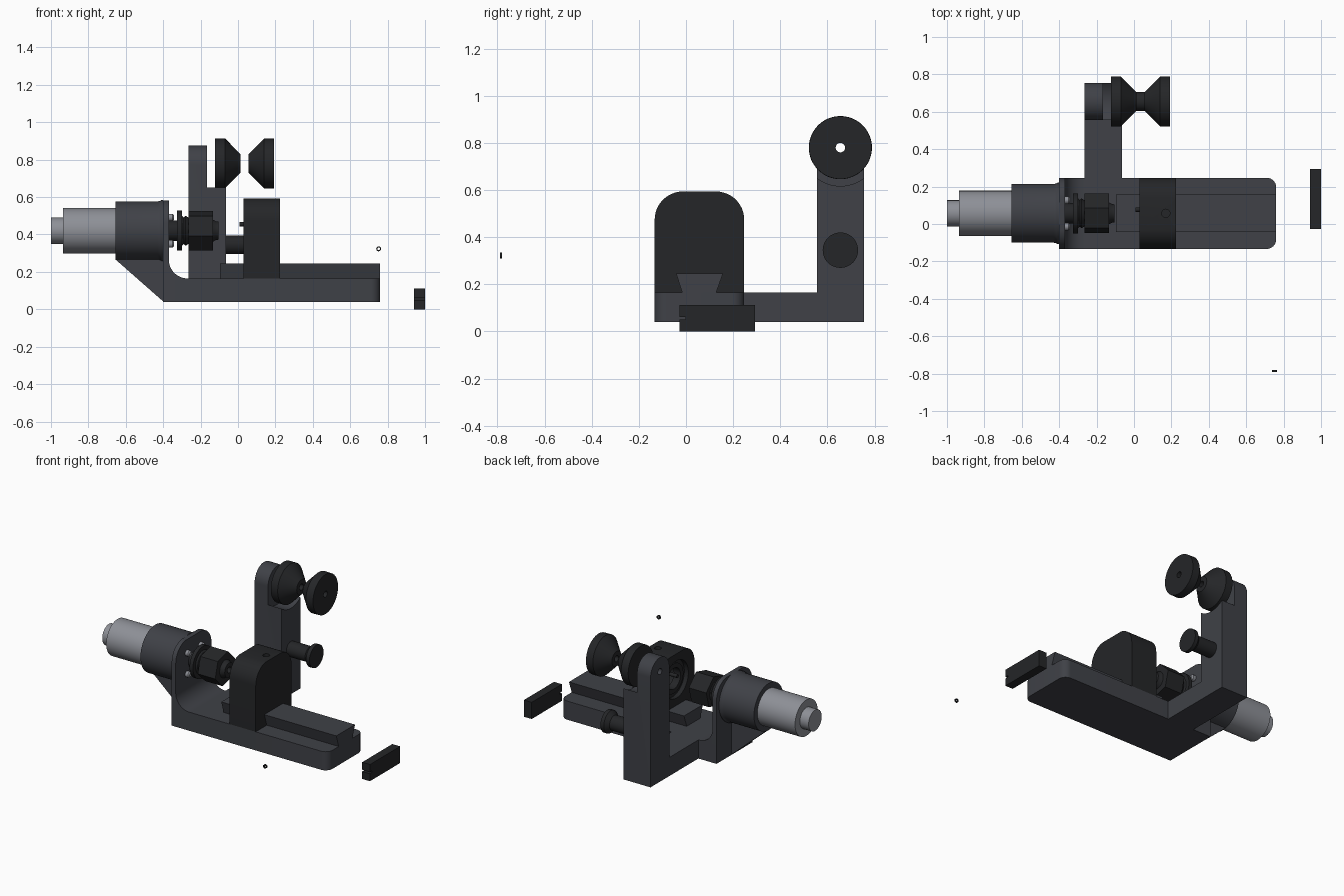
import bpy, bmesh
from math import pi, sin, cos, radians

if "Cube" in bpy.data.objects:
    bpy.data.objects.remove(bpy.data.objects["Cube"])

CY, CZ = 0.057, 0.42          # spindle axis
WY, WZ = 0.655, 0.78          # guide wheel axis


def material(name, c):
    m = bpy.data.materials.new(name)
    m.diffuse_color = (*c, 1)
    m.use_nodes = True
    m.node_tree.nodes["Principled BSDF"].inputs["Base Color"].default_value = m.diffuse_color
    return m


frame_mat = material("frame_grey", (0.05, 0.053, 0.063))
dark_mat = material("dark_plastic", (0.018, 0.019, 0.021))
steel_mat = material("steel", (0.27, 0.28, 0.31))


def finish(bm, name, mat, smooth=True):
    bmesh.ops.recalc_face_normals(bm, faces=bm.faces)
    me = bpy.data.meshes.new(name)
    bm.to_mesh(me)
    bm.free()
    ob = bpy.data.objects.new(name, me)
    bpy.context.collection.objects.link(ob)
    me.materials.append(mat)
    if smooth:
        bpy.ops.object.select_all(action='DESELECT')
        ob.select_set(True)
        bpy.context.view_layer.objects.active = ob
        bpy.ops.object.shade_smooth_by_angle(angle=radians(30))
    return ob


def prism(name, pts, lo, hi, axis, mat):
    """Extrude a 2D outline along axis (x: yz outline, y: xz, z: xy)."""
    place = {'x': lambda p, t: (t, p[0], p[1]),
             'y': lambda p, t: (p[0], t, p[1]),
             'z': lambda p, t: (p[0], p[1], t)}[axis]
    bm = bmesh.new()
    a = [bm.verts.new(place(p, lo)) for p in pts]
    b = [bm.verts.new(place(p, hi)) for p in pts]
    bm.faces.new(a)
    bm.faces.new(b)
    n = len(pts)
    for i in range(n):
        bm.faces.new((a[i], a[(i + 1) % n], b[(i + 1) % n], b[i]))
    return finish(bm, name, mat)


def lathe(name, profile, y, z, mat, n=48, closed=False, turn=0.0):
    """Revolve (x, radius) points around a line parallel to x."""
    bm = bmesh.new()
    rings = [[bm.verts.new((x, y + r * cos(turn + 2 * pi * i / n),
                            z + r * sin(turn + 2 * pi * i / n)))
              for i in range(n)] for x, r in profile]
    pairs = list(zip(rings, rings[1:]))
    if closed:
        pairs.append((rings[-1], rings[0]))
    for p, q in pairs:
        for i in range(n):
            j = (i + 1) % n
            bm.faces.new((p[i], p[j], q[j], q[i]))
    if not closed:
        bm.faces.new(rings[0])
        bm.faces.new(rings[-1])
    return finish(bm, name, mat)


def arc(cx, cy, r, a0, a1, n=10):
    return [(cx + r * cos(radians(a0 + (a1 - a0) * i / n)),
             cy + r * sin(radians(a0 + (a1 - a0) * i / n))) for i in range(n + 1)]


def cut(ob, cutter):
    cutter.hide_render = True
    m = ob.modifiers.new("cut", 'BOOLEAN')
    m.operation, m.object, m.solver = 'DIFFERENCE', cutter, 'EXACT'
    bpy.ops.object.select_all(action='DESELECT')
    bpy.context.view_layer.objects.active = ob
    ob.select_set(True)
    bpy.ops.object.modifier_apply(modifier=m.name)
    bpy.data.objects.remove(cutter)
    bpy.ops.object.shade_smooth_by_angle(angle=radians(30))


def arch(top, r=0.12, bottom=0.165):
    """Block outline in yz with rounded upper corners."""
    return ([(Y0, bottom), (Y1, bottom)] + arc(Y1 - r, top - r, r, 0, 82)
            + arc(Y0 + r, top - r, r, 98, 180))


Y0, Y1 = -0.133, 0.247

# bed, dovetail rail and corner fillet
prism("bed", [(-0.40, Y1), (-0.40, Y0)] + arc(0.71, Y0 + 0.05, 0.05, -90, 0)
      + arc(0.71, Y1 - 0.05, 0.05, 0, 90), 0.04, 0.165, 'z', frame_mat)
prism("dovetail_rail", [(-0.016, 0.165), (0.128, 0.165), (0.157, 0.246), (-0.042, 0.246)],
      -0.095, 0.76, 'x', frame_mat)
prism("bed_fillet", [(-0.37, 0.165)] + arc(-0.27, 0.265, 0.10, 270, 180),
      Y0, Y1, 'y', frame_mat)

# headstock: end plate, housing, rib and spindle
prism("headstock_plate", arch(0.582), -0.40, -0.37, 'x', frame_mat)
flare = [(-0.43 + 0.03 * sin(t), 0.157 + 0.025 * (1 - cos(t)))
         for t in [i * pi / 12 for i in range(7)]]
lathe("motor_housing", [(-0.655, 0.157)] + flare[:4] + [(-0.40, 0.164)], CY, CZ, frame_mat)
prism("headstock_rib", [(-0.65, 0.262), (-0.40, 0.042), (-0.40, 0.40), (-0.65, 0.30)],
      CY - 0.03, CY + 0.03, 'y', frame_mat)
lathe("motor_body", [(-0.935, 0.121), (-0.65, 0.121)], CY, CZ, steel_mat)
lathe("motor_cap", [(-1.0, 0.07), (-0.93, 0.07)], CY, CZ, steel_mat)
for i in range(4):
    a = radians(45 + 90 * i)
    lathe(f"plate_screw_{i}", [(-0.375, 0.02), (-0.35, 0.02), (-0.342, 0.012)],
          CY + 0.1 * cos(a), CZ + 0.1 * sin(a), steel_mat, 16)

# chuck on the spindle
lathe("chuck_body", [(-0.37, 0.055), (-0.325, 0.055), (-0.325, 0.107), (-0.30, 0.107),
                     (-0.30, 0.08), (-0.29, 0.072), (-0.28, 0.08), (-0.265, 0.07),
                     (-0.26, 0.07)], CY, CZ, dark_mat)
lathe("chuck_nut", [(-0.265, 0.110), (-0.135, 0.110)], CY, CZ, dark_mat, 6, turn=pi / 12)
lathe("chuck_nose", [(-0.14, 0.062), (-0.118, 0.05), (-0.105, 0.048), (-0.105, 0.02),
                     (-0.14, 0.02)], CY, CZ, dark_mat, closed=True)

# sliding tailstock with stepped bore, clamp hole and small pin
tail = prism("tailstock", arch(0.594), 0.03, 0.225, 'x', dark_mat)
cut(tail, lathe("bore_cutter", [(0.0, 0.125), (0.06, 0.125), (0.06, 0.085), (0.14, 0.085)],
                CY, CZ, dark_mat))
bpy.ops.mesh.primitive_cylinder_add(vertices=24, radius=0.022, depth=0.08,
                                    location=(0.17, CY, 0.60))
cut(tail, bpy.context.object)
lathe("bearing_ring", [(0.05, 0.10), (0.05, 0.07), (0.10, 0.07), (0.10, 0.10)],
      CY, CZ, dark_mat, closed=True)
lathe("tailstock_pin", [(0.008, 0.012), (0.15, 0.012)], CY + 0.02, CZ + 0.035, dark_mat, 16)

# side arm and post, with a round seat and axle hole for the wheels
post = prism("side_post", [(Y1, 0.04), (0.755, 0.04)] + arc(WY, 0.775, 0.10, 0, 180, 24)
             + [(0.555, 0.165), (Y1, 0.165)], -0.265, -0.065, 'x', frame_mat)
cut(post, lathe("seat_cutter", [(-0.30, 0.02), (-0.165, 0.02), (-0.165, 0.163), (0.0, 0.163)],
                WY, WZ, dark_mat, 64))

# pair of guide wheel cones facing each other
cone = [(-0.122, 0.020), (-0.122, 0.133), (-0.070, 0.134), (0.013, 0.050), (0.013, 0.020)]
lathe("guide_wheel_inner", cone, WY, WZ, dark_mat, closed=True)
lathe("guide_wheel_outer", [(0.07 - x, r) for x, r in cone], WY, WZ, dark_mat, closed=True)

# flanged peg on the post
lathe("side_peg", [(-0.07, 0.05), (0.075, 0.05), (0.10, 0.075), (0.125, 0.075)],
      WY, 0.345, dark_mat)

# loose clamp bar with end slot, and loose small ring
prism("clamp_bar", [(-0.027, 0), (0.293, 0), (0.293, 0.112), (-0.027, 0.112),
                    (-0.027, 0.062), (-0.003, 0.062), (-0.003, 0.05), (-0.027, 0.05)],
      0.942, 1.0, 'x', dark_mat)
ring = lathe("loose_ring", [(-0.005, 0.013), (0.005, 0.013), (0.005, 0.007), (-0.005, 0.007)],
             0, 0, dark_mat, 24, closed=True)
ring.rotation_euler.z = pi / 2
ring.location = (0.752, -0.785, 0.323)
